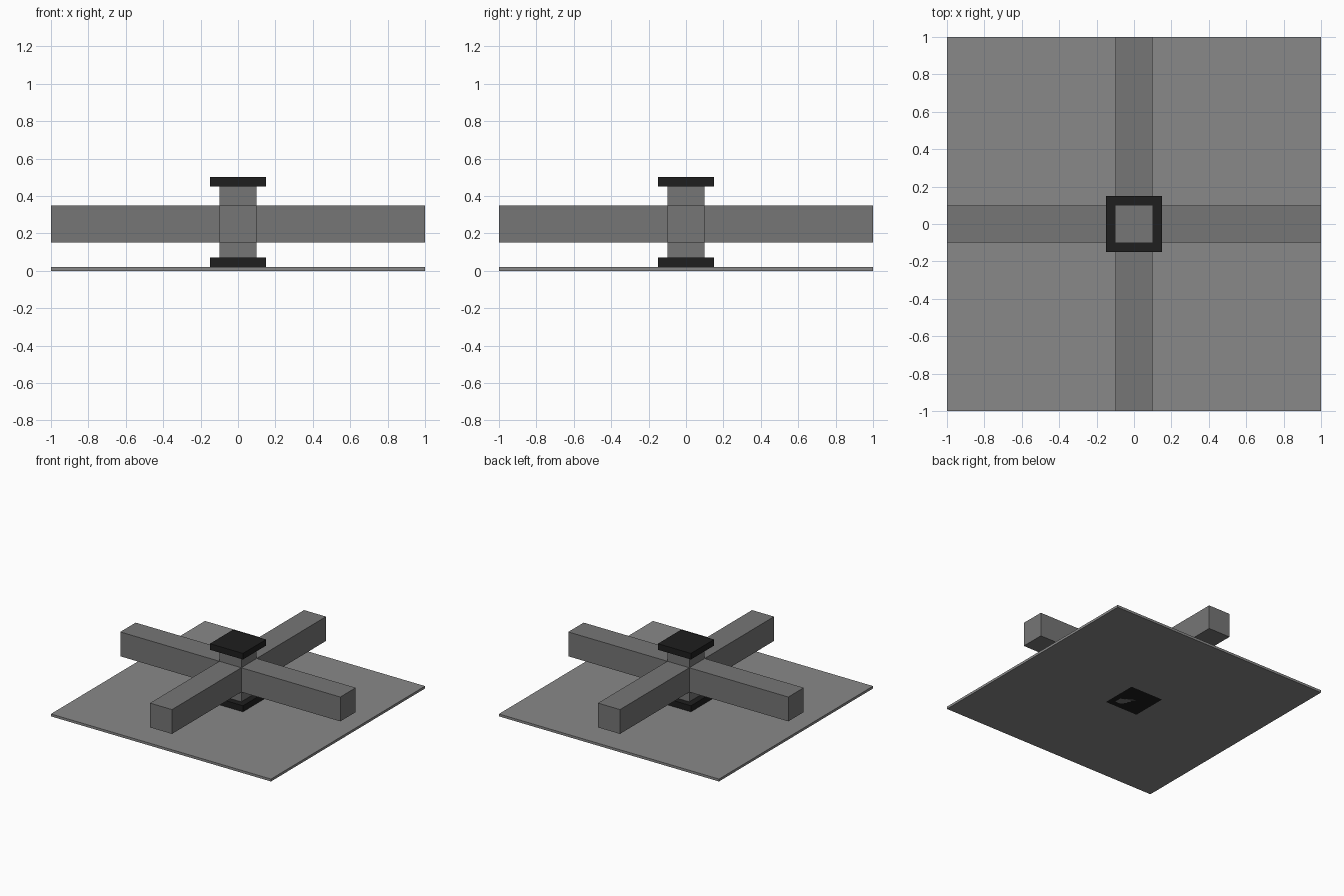
import bpy

if "Cube" in bpy.data.objects:
    bpy.data.objects.remove(bpy.data.objects["Cube"])


def material(name, v):
    m = bpy.data.materials.new(name)
    m.diffuse_color = (v, v, v, 1)
    m.use_nodes = True
    m.node_tree.nodes["Principled BSDF"].inputs["Base Color"].default_value = m.diffuse_color
    return m


plate_grey = material("plate_grey", 0.25)
beam_grey = material("beam_grey", 0.18)
black = material("black", 0.013)


def box(name, size_x, size_y, z0, z1, mat):
    """Box centred on the z axis, spanning z0 to z1."""
    bpy.ops.mesh.primitive_cube_add(size=1, location=(0, 0, (z0 + z1) / 2))
    ob = bpy.context.object
    ob.name = name
    ob.scale = (size_x, size_y, z1 - z0)
    bpy.ops.object.transform_apply(location=False, rotation=False, scale=True)
    ob.data.materials.append(mat)
    return ob


# thin square base
box("base_plate", 2, 2, 0, 0.02, plate_grey)

# two crossing beams
box("beam_side_to_side", 2, 0.2, 0.15, 0.35, beam_grey)
box("beam_front_to_back", 0.2, 2, 0.15, 0.35, beam_grey)

# upright post through the crossing
box("post", 0.2, 0.2, 0, 0.5, beam_grey)

# black flanges at both ends of the post
box("lower_flange", 0.3, 0.3, 0, 0.07, black)
box("upper_flange", 0.3, 0.3, 0.45, 0.5, black)
